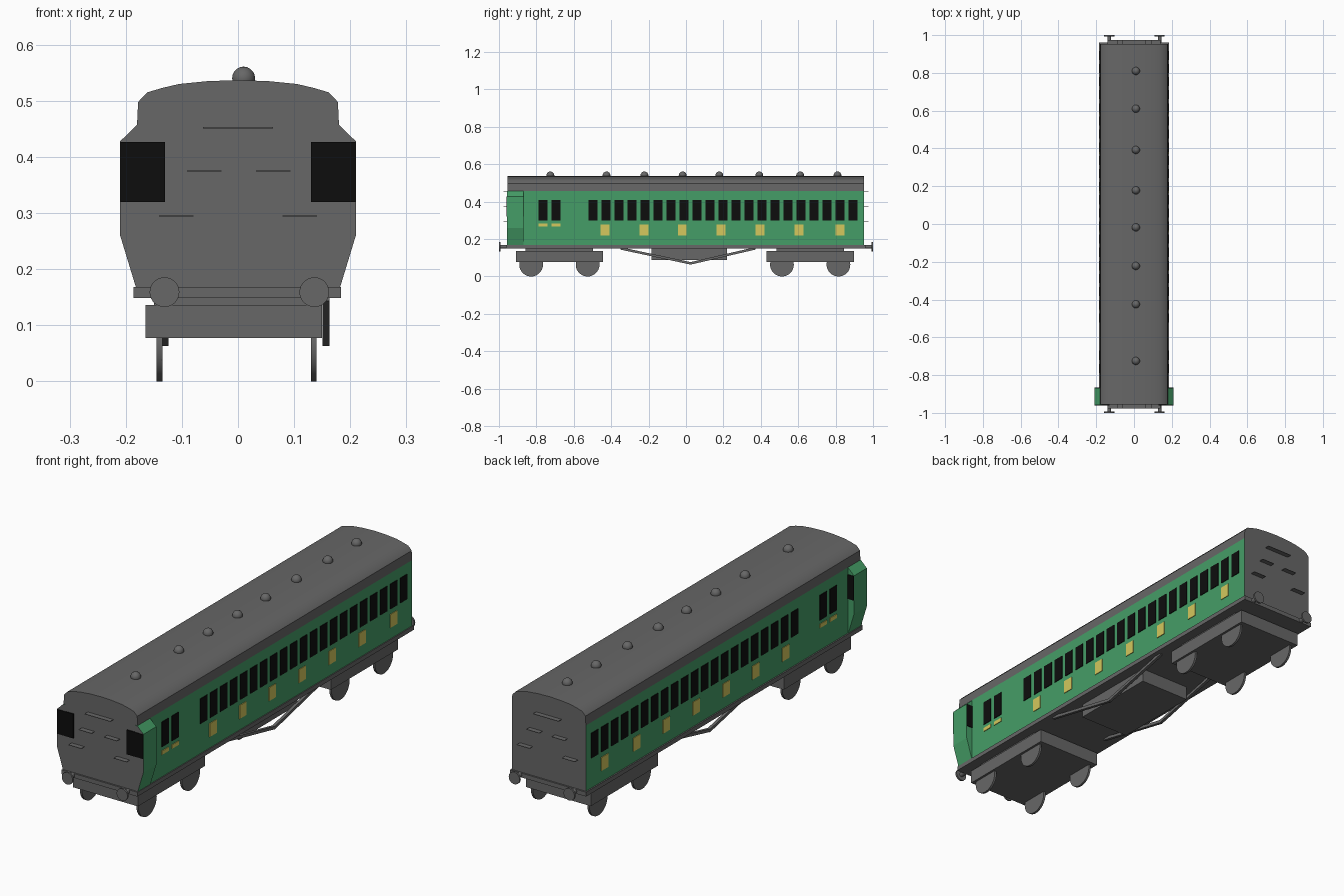
import bpy, bmesh, math
from mathutils import Vector, Matrix

if "Cube" in bpy.data.objects:
    bpy.data.objects.remove(bpy.data.objects["Cube"])


def material(name, rgb):
    m = bpy.data.materials.new(name)
    m.diffuse_color = (*rgb, 1)
    m.use_nodes = True
    m.node_tree.nodes["Principled BSDF"].inputs["Base Color"].default_value = m.diffuse_color
    return m


GREY = material("dark grey", (0.135, 0.135, 0.135))
GREEN = material("carriage green", (0.06, 0.34, 0.135))
BLACK = material("window black", (0.004, 0.004, 0.004))
YELLOW = material("panel yellow", (0.66, 0.58, 0.11))


def finish(name, bm, mats, smooth=False):
    bmesh.ops.recalc_face_normals(bm, faces=bm.faces[:])
    me = bpy.data.meshes.new(name)
    bm.to_mesh(me)
    bm.free()
    for m in mats:
        me.materials.append(m)
    ob = bpy.data.objects.new(name, me)
    bpy.context.collection.objects.link(ob)
    if smooth:
        bpy.context.view_layer.objects.active = ob
        ob.select_set(True)
        bpy.ops.object.shade_smooth_by_angle(angle=math.radians(35))
        ob.select_set(False)
    return ob


def add_box(bm, x0, x1, y0, y1, z0, z1):
    mat = Matrix.Translation(((x0 + x1) / 2, (y0 + y1) / 2, (z0 + z1) / 2)) \
        @ Matrix.Diagonal((x1 - x0, y1 - y0, z1 - z0, 1))
    bmesh.ops.create_cube(bm, size=1, matrix=mat)


def boxes(name, items, mat):
    bm = bmesh.new()
    for b in items:
        add_box(bm, *b)
    return finish(name, bm, [mat])


def prism(name, profile, y0, y1, mats, rule=None, smooth=False):
    """Extrude an x-z outline along y; rule picks the material slot of each face."""
    bm = bmesh.new()
    f = bm.faces.new([bm.verts.new((x, y0, z)) for x, z in profile])
    ext = bmesh.ops.extrude_face_region(bm, geom=[f])
    bmesh.ops.translate(bm, vec=(0, y1 - y0, 0),
                        verts=[v for v in ext["geom"] if isinstance(v, bmesh.types.BMVert)])
    bm.normal_update()
    bmesh.ops.recalc_face_normals(bm, faces=bm.faces[:])
    if rule:
        for f in bm.faces:
            f.material_index = rule(f)
    return finish(name, bm, mats, smooth)


def add_disc(bm, centre, r, depth, axis, seg=28):
    rot = Matrix.Rotation(math.pi / 2, 4, axis)
    bmesh.ops.create_cone(bm, cap_ends=True, segments=seg, radius1=r, radius2=r,
                          depth=depth, matrix=Matrix.Translation(centre) @ rot)


FRONT, BACK = -0.955, 0.953

# Coach body: green sides, grey ends
prism("body", [(-0.18, 0.165), (0.18, 0.165), (0.18, 0.457), (-0.18, 0.457)],
      FRONT, BACK, [GREY, GREEN], lambda f: int(abs(f.normal.x) > 0.9))

# Curved roof
half = [(0.18, 0.457), (0.178, 0.498), (0.162, 0.515), (0.135, 0.523),
        (0.105, 0.53), (0.055, 0.535)]
prism("roof", half + [(0, 0.537)] + [(-x, z) for x, z in reversed(half)],
      FRONT, BACK, [GREY], smooth=True)

# Roof ventilators
vents = (-0.725, -0.425, -0.222, -0.018, 0.178, 0.392, 0.61, 0.81)
bm = bmesh.new()
for y in vents:
    bmesh.ops.create_uvsphere(bm, u_segments=14, v_segments=10, radius=0.021,
                              matrix=Matrix.Translation((0.01, y, 0.54)))
finish("roof_vents", bm, [GREY], True)

# Side lookouts with grey front faces
for side, s in (("left", -1), ("right", 1)):
    prism(side + "_lookout",
          [(s * x, z) for x, z in ((0.17, 0.168), (0.182, 0.168), (0.21, 0.26),
                                   (0.21, 0.428), (0.18, 0.457), (0.17, 0.457))],
          FRONT - 0.002, -0.868, [GREY, GREEN], lambda f: int(f.normal.y > -0.9))

# Lookout glass, front and back
glass = []
for s in (-1, 1):
    for xi, y0, y1 in ((0.13, FRONT - 0.005, FRONT), (0.18, -0.87, -0.865)):
        a, b = sorted((s * xi, s * 0.2095))
        glass.append((a, b, y0, y1, 0.32, 0.427))
boxes("lookout_windows", glass, BLACK)

# Side windows and yellow panels as thin plates on both sides
win_y = [-0.765, -0.695] + [-0.497 + 0.0695 * i for i in range(21)]
panel_y = (-0.433, -0.225, -0.02, 0.187, 0.395, 0.603, 0.823)
windows, panels = [], []
for s in (-1, 1):
    a, b = sorted((s * 0.178, s * 0.183))
    windows += [(a, b, y - 0.024, y + 0.024, 0.30, 0.41) for y in win_y]
    panels += [(a, b, y - 0.024, y + 0.024, 0.218, 0.277) for y in panel_y]
    panels += [(a, b, y - 0.024, y + 0.024, 0.266, 0.283) for y in win_y[:2]]
boxes("side_windows", windows, BLACK)
boxes("side_panels", panels, YELLOW)

# Thin end steps
steps = []
for y0, y1 in ((FRONT - 0.022, FRONT), (BACK, BACK + 0.022)):
    for x, z, w in ((0, 0.452, 0.062), (-0.06, 0.375, 0.031), (0.063, 0.375, 0.031),
                    (-0.11, 0.295, 0.031), (0.11, 0.295, 0.031)):
        steps.append((x - w, x + w, y0, y1, z - 0.001, z + 0.001))
boxes("end_steps", steps, GREY)

# Chassis frame and underfloor equipment box
boxes("chassis", [(-0.186, 0.184, -0.962, 0.96, 0.149, 0.168)], GREY)
boxes("equipment_box", [(-0.11, 0.135, -0.185, 0.22, 0.088, 0.15)], GREY)

# Buffers
bm = bmesh.new()
for e in (-1, 1):
    for x in (-0.131, 0.136):
        add_disc(bm, (x, e * 0.975, 0.159), 0.01, 0.04, 'X', 12)
        add_disc(bm, (x, e * 0.996, 0.159), 0.0265, 0.008, 'X')
finish("buffers", bm, [GREY], True)

# Bogies with pivots and wheels
for name, yc in (("front", -0.677), ("back", 0.664)):
    boxes(name + "_bogie", [(-0.165, 0.15, yc - 0.233, yc + 0.233, 0.077, 0.136),
                            (-0.15, 0.14, yc - 0.18, yc + 0.18, 0.136, 0.15)], GREY)
    bm = bmesh.new()
    for dy in (-0.151, 0.151):
        for x in (-0.14, 0.135):
            add_disc(bm, (x, yc + dy, 0.0635), 0.0635, 0.01, 'Y', 32)
    finish(name + "_wheels", bm, [GREY], True)

# V-shaped truss rods under both sides
bm = bmesh.new()
for x in (-0.13, 0.157):
    for ya, yb in ((-0.35, 0.03), (0.37, 0.02)):
        a, b = Vector((x, ya, 0.15)), Vector((x, yb, 0.069))
        d = b - a
        rot = Matrix.Rotation(math.atan2(d.z, d.y), 4, 'X')
        bmesh.ops.create_cube(bm, size=1, matrix=Matrix.Translation((a + b) / 2) @ rot
                              @ Matrix.Diagonal((0.013, d.length, 0.013, 1)))
finish("truss_rods", bm, [GREY])
